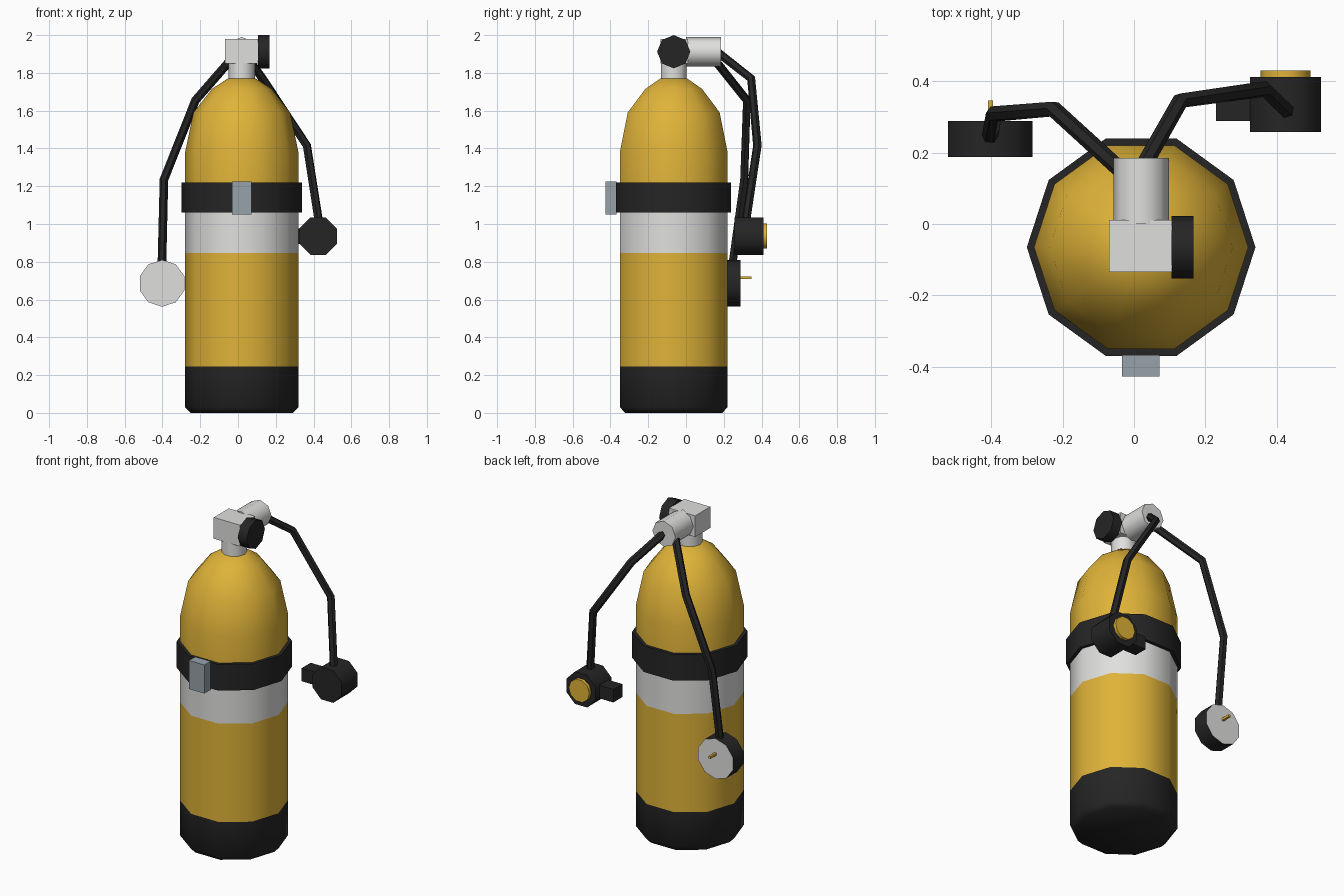
import bpy, bmesh, math
from mathutils import Vector, Matrix

if "Cube" in bpy.data.objects:
    bpy.data.objects.remove(bpy.data.objects["Cube"])


def material(name, rgb):
    m = bpy.data.materials.new(name)
    m.diffuse_color = (*rgb, 1)
    m.use_nodes = True
    m.node_tree.nodes["Principled BSDF"].inputs["Base Color"].default_value = m.diffuse_color
    return m


YELLOW = material("tank_yellow", (0.74, 0.45, 0.04))
BLACK = material("rubber_black", (0.0185, 0.0185, 0.0185))
SILVER = material("light_silver", (0.74, 0.74, 0.73))
STEEL = material("buckle_grey", (0.31, 0.36, 0.40))


def finish(name, bm, mats, smooth=True):
    bmesh.ops.recalc_face_normals(bm, faces=bm.faces)
    me = bpy.data.meshes.new(name)
    bm.to_mesh(me)
    bm.free()
    for m in mats:
        me.materials.append(m)
    ob = bpy.data.objects.new(name, me)
    bpy.context.collection.objects.link(ob)
    if smooth:
        shade(ob)
    return ob


def shade(ob):
    bpy.ops.object.select_all(action='DESELECT')
    ob.select_set(True)
    bpy.context.view_layer.objects.active = ob
    bpy.ops.object.shade_smooth_by_angle(angle=math.radians(50))


def box(name, lo, hi, mat):
    lo, hi = Vector(lo), Vector(hi)
    bm = bmesh.new()
    bmesh.ops.create_cube(bm, size=1, matrix=Matrix.Translation((lo + hi) / 2)
                          @ Matrix.Diagonal((*(hi - lo), 1)))
    return finish(name, bm, [mat], False)


def lathe(name, axis, centre, profile, sides, mats, phase=0.0, rule=None):
    """Stack rings of (radius, position) along an axis and cap both ends."""
    bm = bmesh.new()
    rings = []
    for r, h in profile:
        ring = []
        for i in range(sides):
            a = 2 * math.pi * i / sides + phase
            u, v = r * math.cos(a), r * math.sin(a)
            p = {'x': (h, u, v), 'y': (u, h, v), 'z': (u, v, h)}[axis]
            ring.append(bm.verts.new(Vector(p) + Vector(centre)))
        rings.append(ring)
    for a, b in zip(rings, rings[1:]):
        for i in range(sides):
            j = (i + 1) % sides
            bm.faces.new((a[i], a[j], b[j], b[i]))
    bm.faces.new(rings[0])
    bm.faces.new(rings[-1])
    bmesh.ops.recalc_face_normals(bm, faces=bm.faces)
    if rule:
        for f in bm.faces:
            f.material_index = rule(f)
    return finish(name, bm, mats)


def hose(name, points, radius=0.023):
    cu = bpy.data.curves.new(name, 'CURVE')
    cu.dimensions = '3D'
    cu.bevel_depth = radius
    cu.bevel_resolution = 1
    cu.use_fill_caps = True
    sp = cu.splines.new('POLY')
    sp.points.add(len(points) - 1)
    for p, co in zip(sp.points, points):
        p.co = (*co, 1)
    cu.materials.append(BLACK)
    ob = bpy.data.objects.new(name, cu)
    bpy.context.collection.objects.link(ob)
    bpy.ops.object.select_all(action='DESELECT')
    ob.select_set(True)
    bpy.context.view_layer.objects.active = ob
    bpy.ops.object.convert(target='MESH')
    shade(bpy.context.view_layer.objects.active)


CX, CY, VZ = 0.02, -0.065, 1.912


# Tank: black boot, yellow body, silver band, yellow dome
def tank_colour(f):
    z = f.calc_center_median().z
    return 1 if z < 0.245 else 2 if 0.85 < z < 1.14 else 0


lathe("tank", 'z', (CX, CY, 0),
      [(0.27, 0), (0.30, 0.03), (0.30, 0.245), (0.30, 0.847), (0.30, 1.14),
       (0.30, 1.38), (0.256, 1.59), (0.158, 1.715), (0.075, 1.77)],
      10, [YELLOW, BLACK, SILVER], rule=tank_colour)

# Strap and buckle
lathe("strap", 'z', (CX, CY, 0), [(0.32, 1.06), (0.32, 1.22)], 10, [BLACK])
box("buckle", (-0.033, -0.427, 1.05), (0.071, -0.367, 1.225), STEEL)

# Valve: neck, block, hand knob, first stage
lathe("valve_neck", 'z', (CX, CY, 0), [(0.071, 1.75), (0.071, 1.87)], 10, [SILVER])
box("valve_block", (-0.07, -0.135, 1.85), (0.107, 0.011, 1.98), SILVER)
lathe("valve_knob", 'x', (0, CY, VZ), [(0.088, 0.105), (0.088, 0.166)], 8, [BLACK])
lathe("first_stage", 'y', (CX, 0, VZ), [(0.078, 0.0), (0.078, 0.185)], 8, [SILVER])

# Hoses
hose("gauge_hose", [(-0.02, 0.135, 1.89), (-0.225, 0.322, 1.655),
                    (-0.392, 0.308, 1.235), (-0.403, 0.245, 0.78)])
hose("breathing_hose", [(0.025, 0.16, 1.915), (0.13, 0.345, 1.77),
                        (0.365, 0.378, 1.415), (0.43, 0.315, 1.0)])

# Pressure gauge: black rim, light faces, needle
lathe("gauge", 'y', (-0.402, 0, 0.686), [(0.124, 0.187), (0.124, 0.288)], 10,
      [BLACK, SILVER], phase=math.pi / 2, rule=lambda f: int(abs(f.normal.y) > 0.9))
box("gauge_needle", (-0.409, 0.28, 0.709), (-0.395, 0.346, 0.723), YELLOW)

# Second stage: octagonal body, purge button, mouthpiece
lathe("second_stage", 'y', (0.424, 0, 0.936), [(0.107, 0.257), (0.107, 0.411)], 8,
      [BLACK], phase=math.pi / 8)
lathe("purge_button", 'y', (0.424, 0, 0.936), [(0.07, 0.40), (0.07, 0.43)], 10, [YELLOW])
box("mouthpiece", (0.23, 0.288, 0.895), (0.36, 0.375, 0.975), BLACK)
